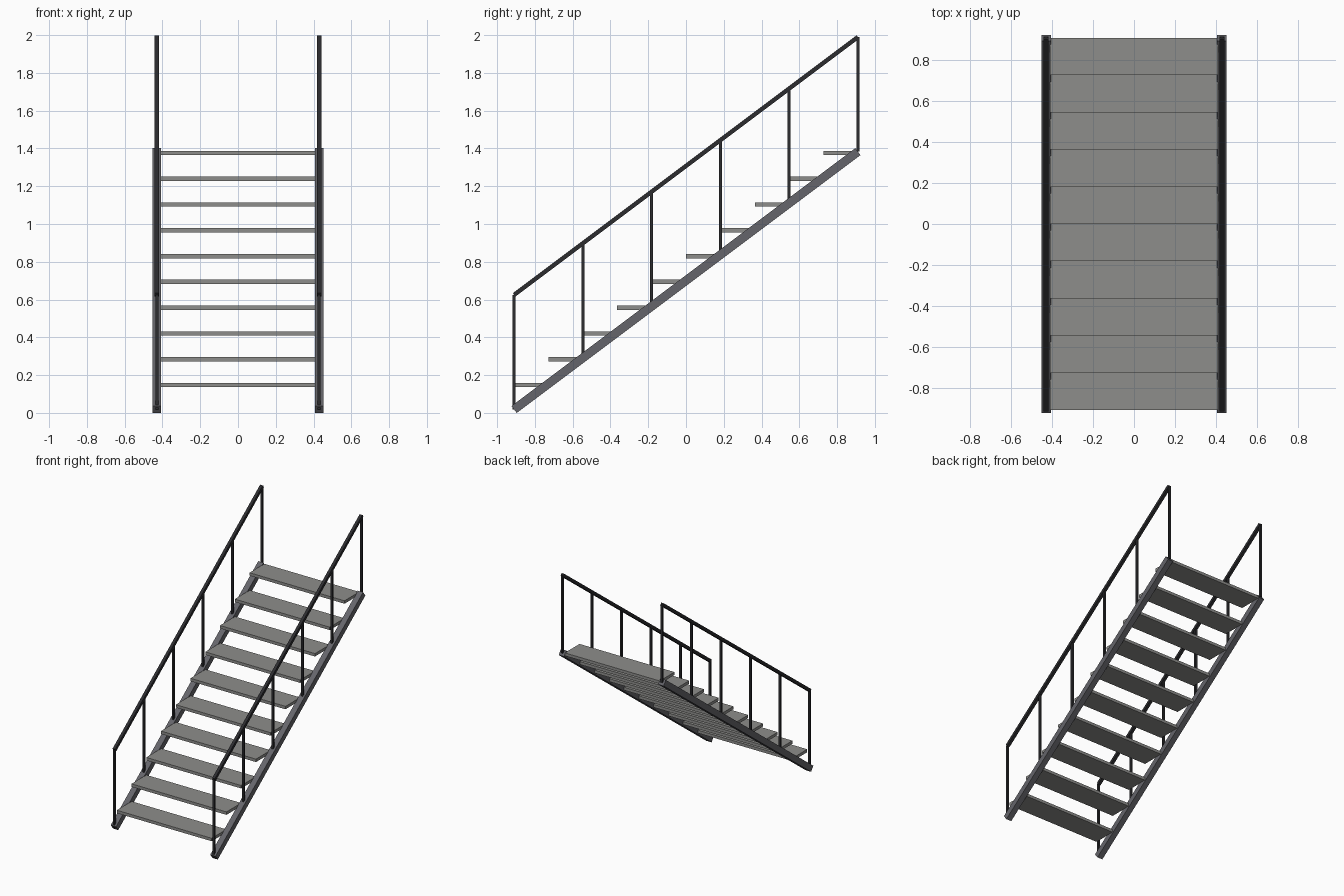
import bpy
from mathutils import Vector, Matrix

if "Cube" in bpy.data.objects:
    bpy.data.objects.remove(bpy.data.objects["Cube"])

STEPS, RUN, RISE = 10, 0.182, 0.1365
Y0, Z0 = -0.91, 0.018          # lower end of the stringer centre line
SIDE_X, RAIL_H = 0.43, 0.607
SLOPE = RISE / RUN


def material(name, color):
    m = bpy.data.materials.new(name)
    m.diffuse_color = (*color, 1)
    m.use_nodes = True
    m.node_tree.nodes["Principled BSDF"].inputs["Base Color"].default_value = m.diffuse_color
    return m


STEEL = material("grey_steel", (0.13, 0.13, 0.145))
DARK = material("dark_steel", (0.025, 0.025, 0.028))
TREAD = material("tread_grey", (0.27, 0.27, 0.26))


def box(name, size, loc, mat):
    bpy.ops.mesh.primitive_cube_add(size=1, location=loc)
    o = bpy.context.object
    o.name = name
    o.data.transform(Matrix.Diagonal((*size, 1)))
    o.data.materials.append(mat)
    return o


def beam(name, a, b, width, mat):
    """Square bar between two points lying in a plane of constant x."""
    a, b = Vector(a), Vector(b)
    d = (b - a).normalized()
    o = box(name, (width, width, (b - a).length), (a + b) / 2, mat)
    x = Vector((1, 0, 0))
    rot = Matrix((x, d.cross(x), d)).transposed()
    o.rotation_euler = rot.to_euler()
    return o


# Treads
for i in range(STEPS):
    box(f"tread_{i + 1}", (0.82, RUN, 0.023),
        (0, Y0 + RUN * (i + 0.5), Z0 - 0.007 + RISE * (i + 1)), TREAD)

# Stringers, handrails and posts on both sides
y1, z1 = Y0 + RUN * STEPS, Z0 + RISE * STEPS
for side, s in (("left", -1), ("right", 1)):
    x = s * SIDE_X
    beam(f"stringer_{side}", (x, Y0, Z0), (x, y1, z1), 0.046, STEEL)
    beam(f"handrail_{side}", (x, Y0, Z0 + RAIL_H), (x, y1, z1 + RAIL_H), 0.023, DARK)
    for k in range(6):
        y = Y0 + k * 2 * RUN
        z = Z0 + (y - Y0) * SLOPE
        beam(f"post_{side}_{k + 1}", (x, y, z), (x, y, z + RAIL_H), 0.016, DARK)
